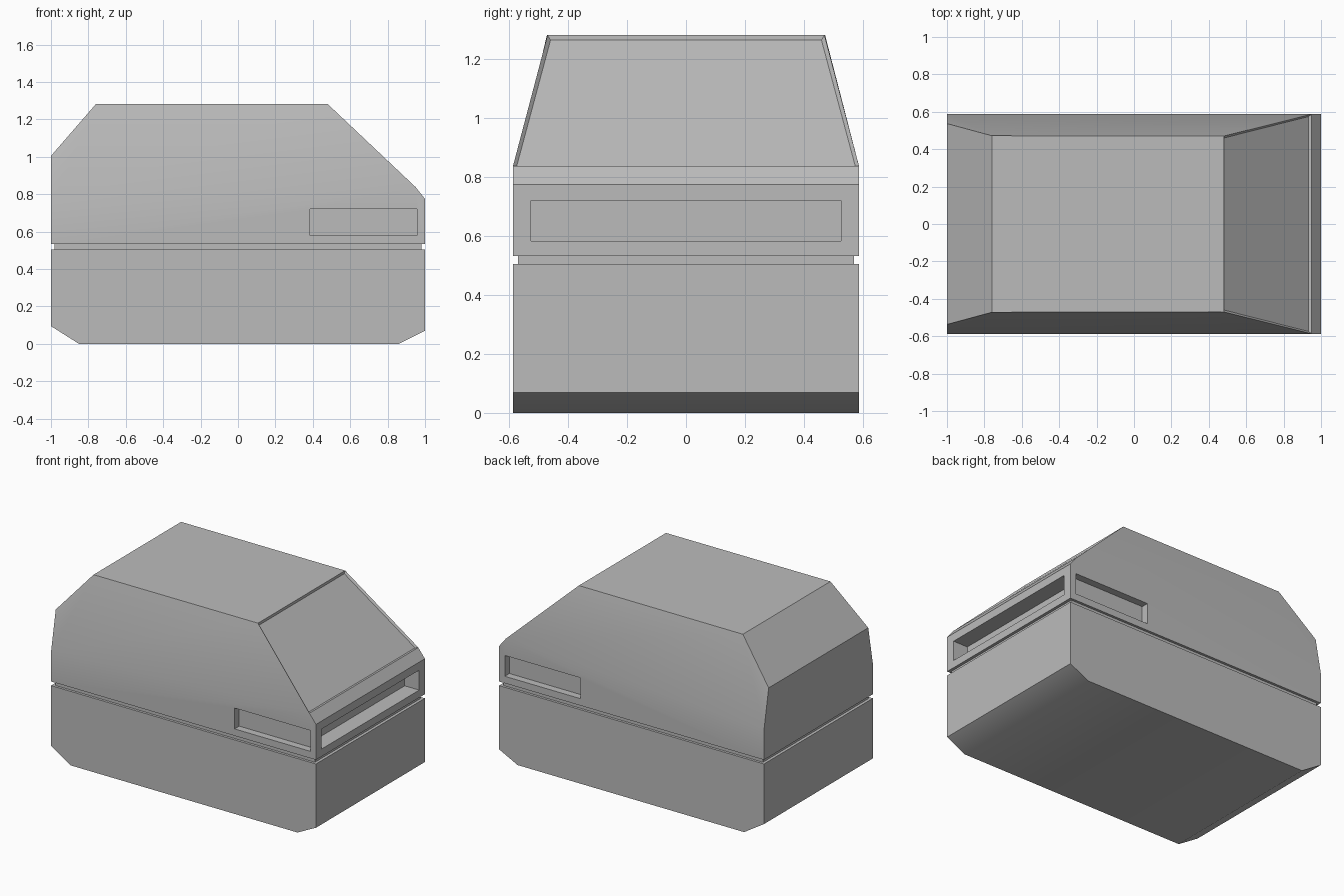
import bpy, bmesh, math
from mathutils import Vector

cube = bpy.data.objects.get("Cube")
if cube:
    bpy.data.objects.remove(cube)

grey = bpy.data.materials.new("plain_grey")
grey.use_nodes = True
colour = (0.5, 0.5, 0.5, 1)
grey.diffuse_color = colour
grey.node_tree.nodes["Principled BSDF"].inputs["Base Color"].default_value = colour


def finish(name, bm):
    bmesh.ops.recalc_face_normals(bm, faces=bm.faces)
    mesh = bpy.data.meshes.new(name)
    bm.to_mesh(mesh)
    bm.free()
    mesh.materials.append(grey)
    obj = bpy.data.objects.new(name, mesh)
    bpy.context.collection.objects.link(obj)
    return obj


def shell(profile, fold=None):
    """Closed body from side profile points (x, z, half width)."""
    bm = bmesh.new()
    sides = [[bm.verts.new((x, s * y, z)) for x, z, y in profile] for s in (-1, 1)]
    n = len(profile)
    for i in range(n):
        j = (i + 1) % n
        bm.faces.new((sides[0][i], sides[0][j], sides[1][j], sides[1][i]))
    for side in sides:
        face = bm.faces.new(side)
        if fold:
            bmesh.utils.face_split(face, side[fold[0]], side[fold[1]])
    bmesh.ops.recalc_face_normals(bm, faces=bm.faces)
    return bm


def box(name, low, high):
    bm = bmesh.new()
    bmesh.ops.create_cube(bm, size=1)
    low, high = Vector(low), Vector(high)
    bmesh.ops.scale(bm, vec=high - low, verts=bm.verts)
    bmesh.ops.translate(bm, vec=(low + high) / 2, verts=bm.verts)
    return finish(name, bm)


def activate(obj):
    bpy.ops.object.select_all(action="DESELECT")
    obj.select_set(True)
    bpy.context.view_layer.objects.active = obj


W = 0.587

# Lower body with chamfered ends
lower = finish("lower_body", shell([
    (-0.85, 0, W), (0.86, 0, W), (1, 0.07, W),
    (1, 0.505, W), (-1, 0.505, W), (-1, 0.095, W)]))

# Recessed band between the two halves
band = box("recessed_band", (-0.98, -0.57, 0.49), (0.98, 0.57, 0.545))

# Upper body with tapered cabin
bm = shell([
    (1, 0.533, W), (1, 0.775, W), (0.95, 0.838, W), (0.48, 1.282, 0.47),
    (-0.76, 1.282, 0.472), (-1, 1.005, 0.537), (-1, 0.74, W), (-1, 0.533, W)],
    fold=(2, 6))

# Sunken windscreen
screen = [f for f in bm.faces if f.normal.x > 0.5 and f.calc_center_median().z > 0.95]
bmesh.ops.inset_individual(bm, faces=screen, thickness=0.016, depth=-0.012)
upper = finish("upper_body", bm)

# Light slots on the nose and both flanks
cutters = [box("nose_slot_cutter", (0.89, -0.526, 0.584), (1.1, 0.526, 0.72))]
for s in (-1, 1):
    y = sorted((s * 0.537, s * 0.7))
    cutters.append(box("flank_slot_cutter", (0.385, y[0], 0.58), (0.957, y[1], 0.722)))
activate(upper)
for cutter in cutters:
    mod = upper.modifiers.new("slot", "BOOLEAN")
    mod.operation = "DIFFERENCE"
    mod.solver = "EXACT"
    mod.object = cutter
    bpy.ops.object.modifier_apply(modifier=mod.name)
    bpy.data.objects.remove(cutter)

for obj in (lower, band, upper):
    activate(obj)
    bpy.ops.object.shade_smooth_by_angle(angle=math.radians(30))
